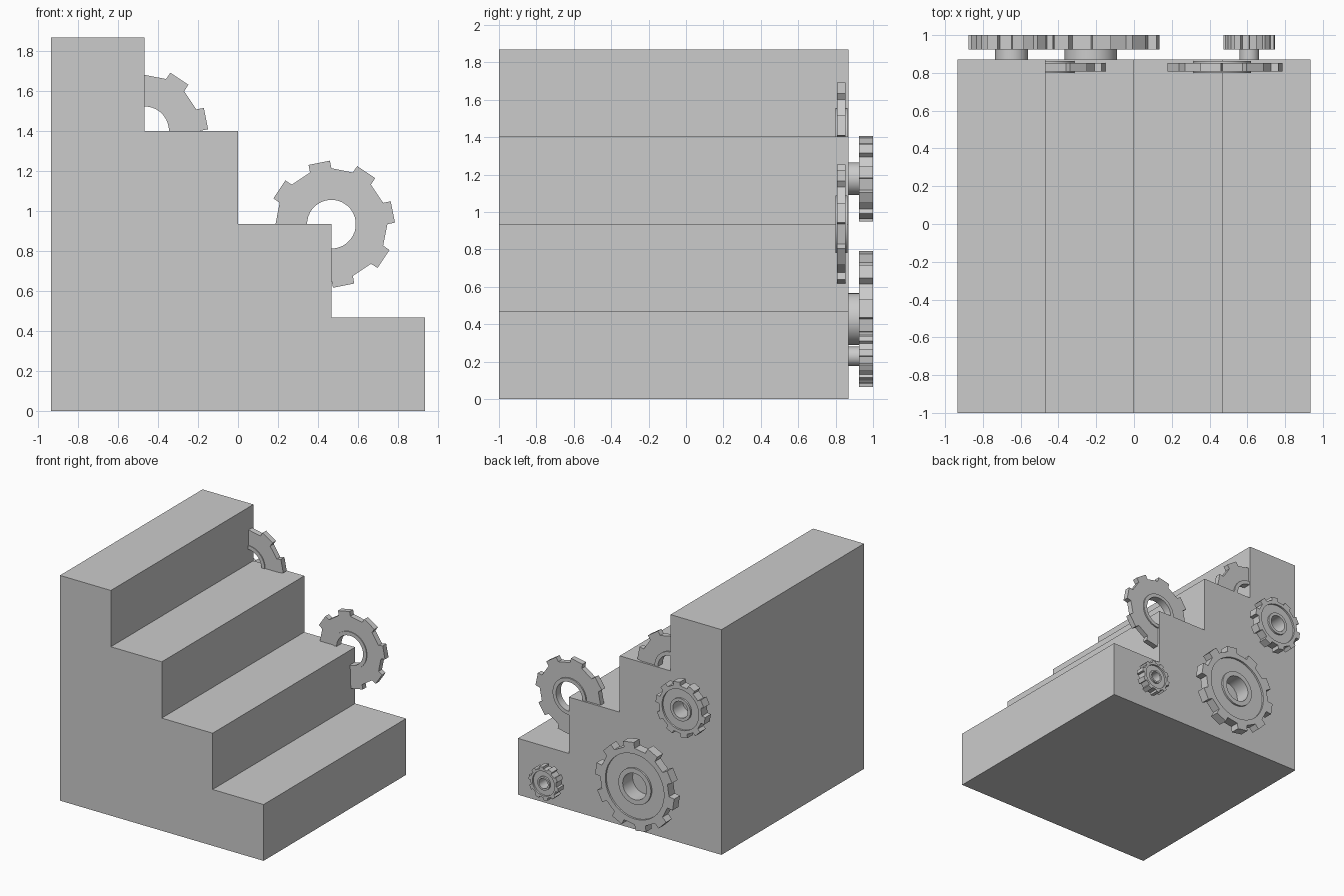
import bpy, bmesh
from math import sin, cos, radians

if "Cube" in bpy.data.objects:
    bpy.data.objects.remove(bpy.data.objects["Cube"])


def make_object(name, bm):
    bmesh.ops.recalc_face_normals(bm, faces=bm.faces)
    mesh = bpy.data.meshes.new(name)
    bm.to_mesh(mesh)
    bm.free()
    ob = bpy.data.objects.new(name, mesh)
    bpy.context.collection.objects.link(ob)
    return ob


def smooth(ob):
    bpy.ops.object.select_all(action='DESELECT')
    bpy.context.view_layer.objects.active = ob
    ob.select_set(True)
    bpy.ops.object.shade_smooth_by_angle(angle=radians(25))


def gear(name, cx, cz, teeth, tip, root, profile):
    """Closed ring of loops around y; radius None means the toothed outline."""
    bm = bmesh.new()
    step = 360 / teeth
    inset = step * 0.032
    loops = []
    for r, y in profile:
        loop = []
        for t in range(teeth):
            a = t * step
            if r is None:
                pts = [(root, a), (tip, a + inset),
                       (tip, a + step / 2 - inset), (root, a + step / 2)]
            else:
                pts = [(r, a + step * (k / 4 - 0.125)) for k in range(4)]
            for rad, ang in pts:
                ang = radians(ang)
                loop.append(bm.verts.new((cx + rad * cos(ang), y, cz + rad * sin(ang))))
        loops.append(loop)
    n = len(loops[0])
    for i, a in enumerate(loops):
        b = loops[(i + 1) % len(loops)]
        for k in range(n):
            m = (k + 1) % n
            bm.faces.new((a[k], a[m], b[m], b[k]))
    smooth(make_object(name, bm))


# Staircase block: four equal steps extruded along y
S = 0.4675
outline = [(2 * S, 0), (-2 * S, 0), (-2 * S, 4 * S)]
for i in range(4):
    x = (i - 1) * S
    outline.append((x, (4 - i) * S))
    if i < 3:
        outline.append((x, (3 - i) * S))
bm = bmesh.new()
face = bm.faces.new([bm.verts.new((x, -1, z)) for x, z in outline])
ext = bmesh.ops.extrude_face_region(bm, geom=[face])
bmesh.ops.translate(bm, vec=(0, 1.87, 0),
                    verts=[v for v in ext['geom'] if isinstance(v, bmesh.types.BMVert)])
make_object("staircase", bm)

# Thin gears half sunk into the step corners, with a raised ring round the hole
thin = [(None, 0.853), (0.153, 0.853), (0.153, 0.864), (0.122, 0.864),
        (0.122, 0.80), (0.153, 0.80), (0.153, 0.807), (None, 0.807)]
gear("lower_step_gear", S, 2 * S, 8, 0.318, 0.28, thin)
gear("upper_step_gear", -S, 3 * S, 8, 0.318, 0.28, thin)

# Gears on the back wall: recessed web, bored hub and spacer behind
for name, x, z, R in (("large_wall_gear", -0.228, 0.428, 0.364),
                      ("medium_wall_gear", -0.648, 1.178, 0.228),
                      ("small_wall_gear", 0.61, 0.228, 0.137)):
    prof = [(None, 0.925), (None, 1.0), (0.74 * R, 1.0), (0.74 * R, 0.985),
            (0.41 * R, 0.985), (0.41 * R, 1.0), (0.30 * R, 1.0), (0.30 * R, 0.87),
            (0.382 * R, 0.87), (0.382 * R, 0.925)]
    gear(name, x, z, 10, R, 0.87 * R, prof)
